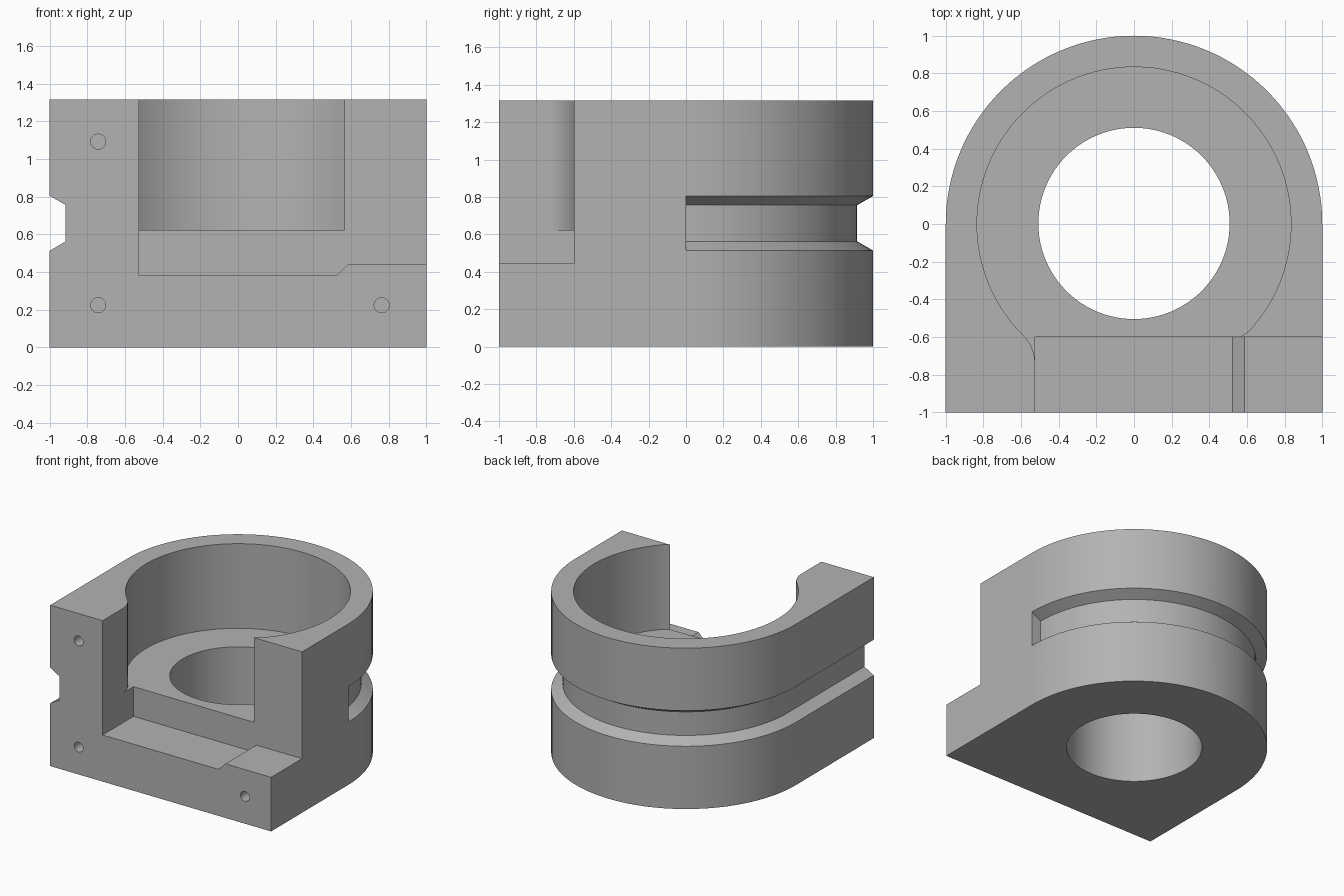
import bpy, bmesh, math
from mathutils import Vector

if "Cube" in bpy.data.objects:
    bpy.data.objects.remove(bpy.data.objects["Cube"])

HEIGHT, BORE_R, SLOT_X = 1.317, 0.834, -0.526

grey = bpy.data.materials.new("machined grey")
grey.diffuse_color = (0.45, 0.45, 0.45, 1)
grey.use_nodes = True
grey.node_tree.nodes["Principled BSDF"].inputs["Base Color"].default_value = grey.diffuse_color


def arc(cx, cy, r, a0, a1, n):
    return [(cx + r * math.cos(math.radians(a0 + (a1 - a0) * i / n)),
             cy + r * math.sin(math.radians(a0 + (a1 - a0) * i / n))) for i in range(n + 1)]


def loft(name, rings, closed=False):
    """Skin a list of equal-length vertex rings, capping the ends."""
    bm = bmesh.new()
    vs = [[bm.verts.new(p) for p in ring] for ring in rings]
    n = len(rings[0])
    for a, b in zip(vs, vs[1:]):
        for i in range(n):
            j = (i + 1) % n
            bm.faces.new((a[i], a[j], b[j], b[i]))
    bm.faces.new(vs[0])
    bm.faces.new(vs[-1])
    bmesh.ops.recalc_face_normals(bm, faces=bm.faces)
    me = bpy.data.meshes.new(name)
    bm.to_mesh(me)
    bm.free()
    me.materials.append(grey)
    ob = bpy.data.objects.new(name, me)
    bpy.context.collection.objects.link(ob)
    return ob


def prism_z(name, pts, z0, z1):
    return loft(name, [[(x, y, z) for x, y in pts] for z in (z0, z1)])


def prism_y(name, pts, y0, y1):
    return loft(name, [[(x, y, z) for x, z in pts] for y in (y0, y1)])


# Body: round back, square front
body = prism_z("housing_body", arc(0, 0, 1, 0, 180, 64) + [(-1, -1), (1, -1)], 0, HEIGHT)

cutters = []

# Through hole
cutters.append(prism_z("through_hole", arc(0, 0.003, 0.508, 0, 360, 96)[:-1], -0.2, 1.0))

# Upper bore with rounded lip on the left of the opening
bore = arc(0, 0, BORE_R, -43.2, 225.2, 96)
bore += arc(-0.735, -0.74, 0.209, 45.2, 0, 10)[1:]
bore += [(0, -0.8), (0.565, -0.8), (0.565, -0.6)]
cutters.append(prism_z("upper_bore", bore, 0.624, 1.6))

# Stepped front notch
notch = [(SLOT_X, 0.381), (0.522, 0.381), (0.586, 0.443), (1.2, 0.443), (1.2, 1.6), (SLOT_X, 1.6)]
cutters.append(prism_y("front_notch", notch, -1.2, -0.6))

# Tapered groove along the left side and around the back
section = [(0.915, 0.563), (0.915, 0.756), (1.1, 0.863), (1.1, 0.456)]
rings = []
for i in range(65):
    a = math.pi * i / 64
    rings.append([(r * math.cos(a), r * math.sin(a), z) for r, z in section])
rings.append([(-r, -1.2, z) for r, z in section])
cutters.append(loft("belt_groove", rings))

# Small blind holes in the front face
for x, z in ((-0.743, 1.093), (-0.743, 0.224), (0.763, 0.224)):
    hole = arc(x, z, 0.04, 0, 360, 24)[:-1]
    cutters.append(prism_y("screw_hole", hole, -1.2, -0.8))

# Cut everything from the body
bpy.context.view_layer.objects.active = body
body.select_set(True)
for c in cutters:
    mod = body.modifiers.new(c.name, 'BOOLEAN')
    mod.operation, mod.solver, mod.object = 'DIFFERENCE', 'EXACT', c
    bpy.ops.object.modifier_apply(modifier=mod.name)
for c in cutters:
    bpy.data.objects.remove(c)

bpy.ops.object.shade_smooth_by_angle(angle=math.radians(20))
